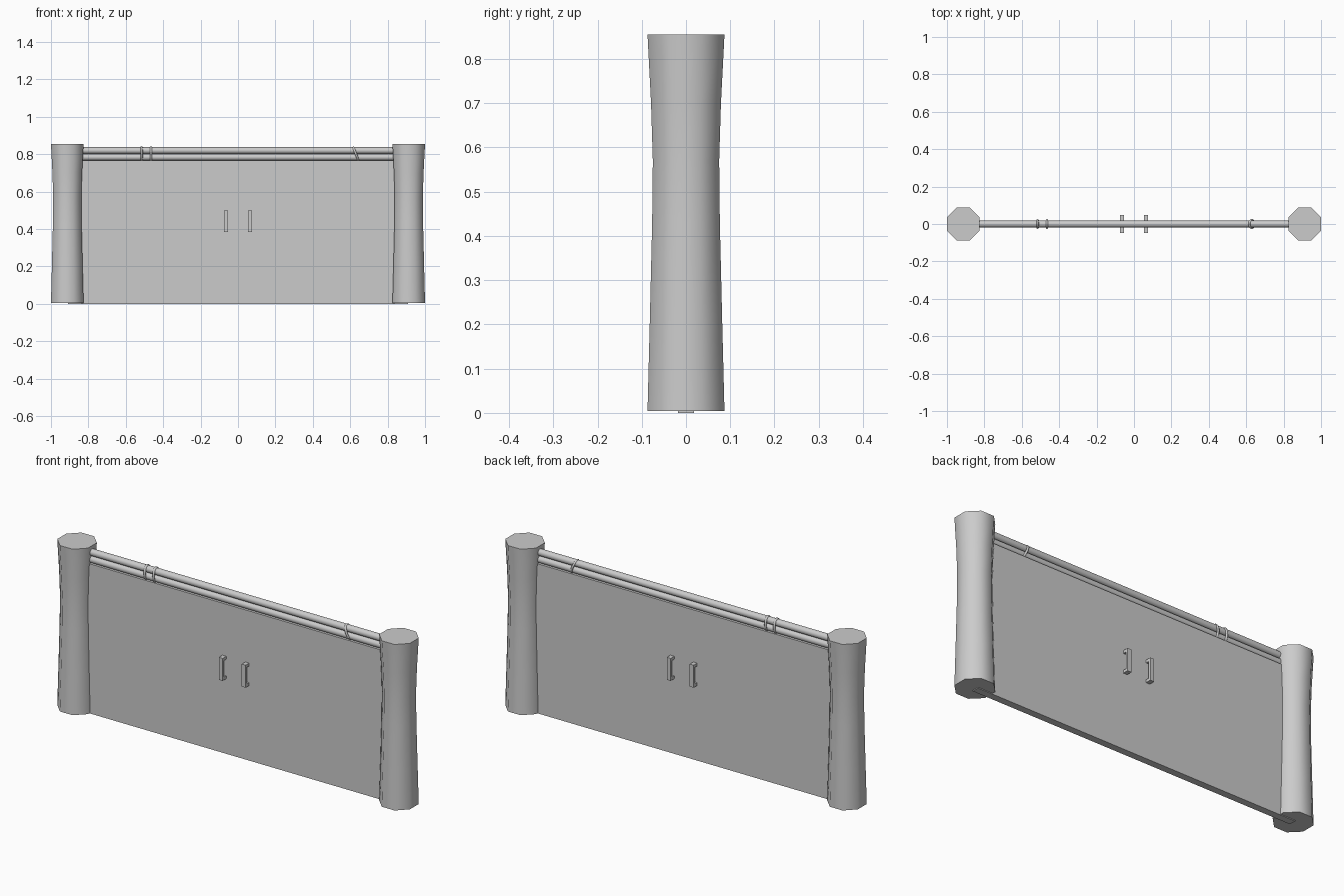
import bpy
import bmesh
from math import cos, sin, pi, radians
from mathutils import Vector, Matrix

cube = bpy.data.objects.get("Cube")
if cube:
    bpy.data.objects.remove(cube, do_unlink=True)

grey = bpy.data.materials.new("light_grey")
grey.use_nodes = True
colour = (0.6, 0.6, 0.6, 1)
grey.diffuse_color = colour
grey.node_tree.nodes["Principled BSDF"].inputs["Base Color"].default_value = colour


def finish(name, bm, smooth=None):
    """Turn a bmesh into a named object, smooth below the given angle."""
    bmesh.ops.recalc_face_normals(bm, faces=bm.faces)
    mesh = bpy.data.meshes.new(name)
    bm.to_mesh(mesh)
    bm.free()
    mesh.materials.append(grey)
    obj = bpy.data.objects.new(name, mesh)
    bpy.context.collection.objects.link(obj)
    if smooth:
        bpy.ops.object.select_all(action="DESELECT")
        obj.select_set(True)
        bpy.context.view_layer.objects.active = obj
        bpy.ops.object.shade_smooth_by_angle(angle=radians(smooth))
    return obj


def add_box(bm, low, high):
    low, high = Vector(low), Vector(high)
    place = Matrix.Translation((low + high) / 2) @ Matrix.Diagonal((*(high - low), 1))
    bmesh.ops.create_cube(bm, size=1, matrix=place)


def bridge(bm, rings, closed=False):
    """Join successive loops of vertices with quads."""
    pairs = list(zip(rings, rings[1:] + rings[:1])) if closed else list(zip(rings, rings[1:]))
    for a, b in pairs:
        n = len(a)
        for i in range(n):
            j = (i + 1) % n
            bm.faces.new((a[i], a[j], b[j], b[i]))


def post(name, x):
    """Eight-sided post with a gentle waist; radii are to the flat sides."""
    profile = [(0.004, 0.087), (0.2, 0.082), (0.43, 0.0765), (0.57, 0.075),
               (0.7, 0.079), (0.855, 0.087)]
    bm = bmesh.new()
    rings = []
    for z, flat in profile:
        r = flat / cos(pi / 8)
        rings.append([bm.verts.new((x + r * cos((i + 0.5) * pi / 4),
                                    r * sin((i + 0.5) * pi / 4), z)) for i in range(8)])
    bridge(bm, rings)
    bm.faces.new(rings[0])
    bm.faces.new(rings[-1])
    finish(name, bm, 50)


def rail(name, z):
    bm = bmesh.new()
    place = Matrix.Translation((0, 0, z)) @ Matrix.Rotation(pi / 2, 4, "Y")
    bmesh.ops.create_cone(bm, cap_ends=True, segments=16, radius1=0.0175,
                          radius2=0.0175, depth=1.74, matrix=place)
    finish(name, bm, 40)


def tie_ring(name, x, tilt=0):
    """Oval band wrapped round both rails."""
    bm = bmesh.new()
    place = Matrix.Translation((x, 0, 0.802)) @ Matrix.Rotation(tilt, 4, "Y")
    rings = []
    for i in range(24):
        a = i * pi / 12
        loop = []
        for k in range(8):
            b = k * pi / 4
            grow = 0.005 * cos(b)
            point = Vector((0.006 * sin(b), (0.021 + grow) * cos(a),
                            (0.036 + grow) * sin(a)))
            loop.append(bm.verts.new(place @ point))
        rings.append(loop)
    bridge(bm, rings, closed=True)
    finish(name, bm, 60)


def handle(name, x, side):
    """Square bar held off the panel by two short feet."""
    bm = bmesh.new()
    w = 0.011
    inner, mid, outer = 0.012, 0.036, 0.047
    for z0, z1, y0, y1 in ((0.385, 0.5, mid, outer),
                           (0.385, 0.4, inner, mid),
                           (0.485, 0.5, inner, mid)):
        ya, yb = sorted((side * y0, side * y1))
        add_box(bm, (x - w, ya, z0), (x + w, yb, z1))
    finish(name, bm)


# Posts
for label, s in (("left", 1), ("right", -1)):
    post(label + "_post", s * 0.913)

# Gate panel, running into the posts
panel = bmesh.new()
add_box(panel, (-0.91, -0.018, 0), (0.91, 0.018, 0.767))
finish("gate_panel", panel)

# Rails along the top
rail("upper_rail", 0.82)
rail("lower_rail", 0.784)

# Bands on the rails
tie_ring("right_outer_band", -0.515)
tie_ring("right_inner_band", -0.465)
tie_ring("left_tilted_band", 0.63, radians(-22))

# Handles on both faces
for label, s in (("left", 1), ("right", -1)):
    for face, side in (("front", -1), ("back", 1)):
        handle(f"{face}_{label}_handle", s * 0.065, side)
